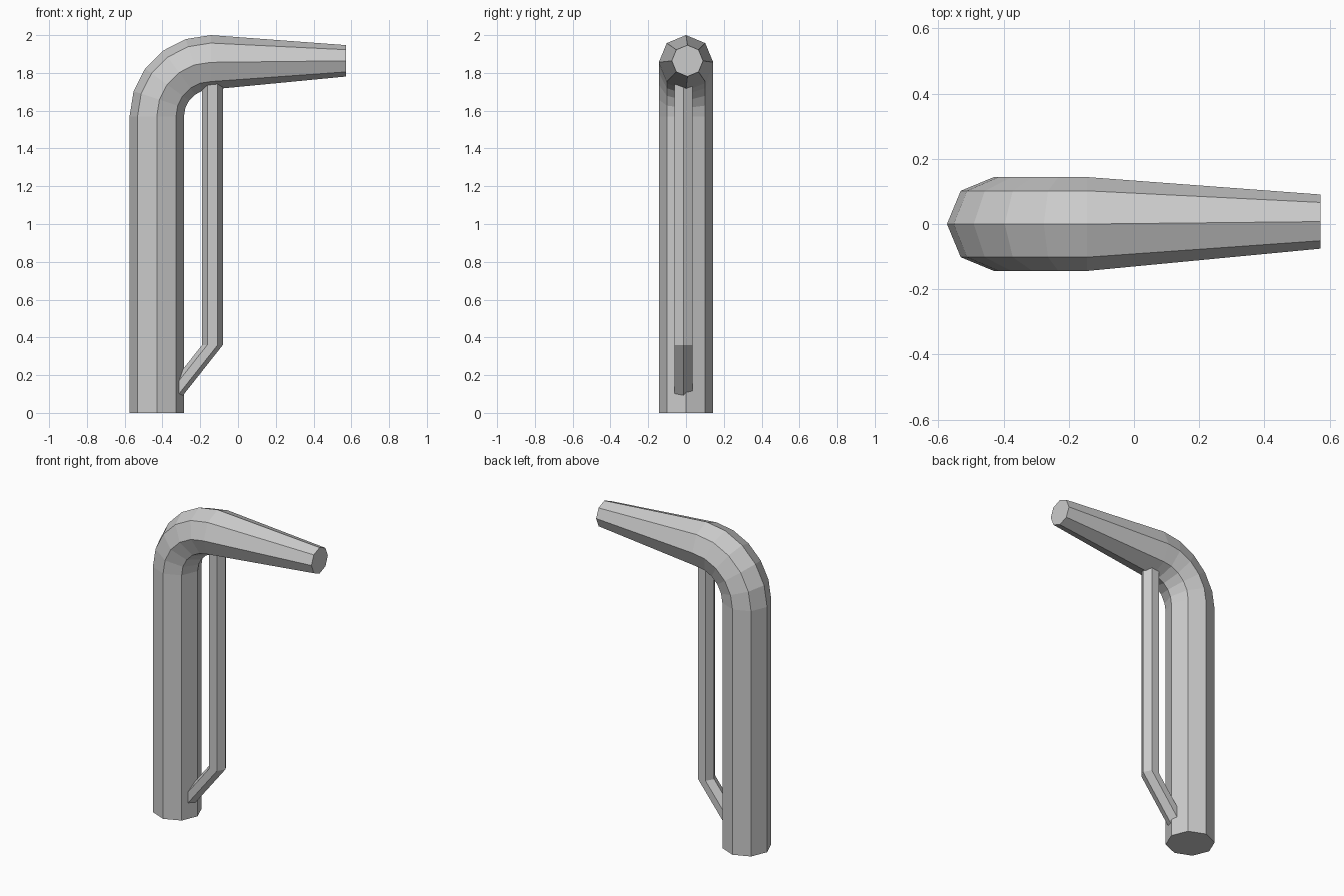
import bpy, bmesh
from math import sin, cos, pi, radians
from mathutils import Vector

if "Cube" in bpy.data.objects:
    bpy.data.objects.remove(bpy.data.objects["Cube"])


def ring(center, radius, sides, tilt=0.0):
    """Regular polygon ring; tilt turns it from horizontal (0) to facing +x (pi/2)."""
    c = Vector(center)
    u = Vector((cos(tilt), 0, -sin(tilt)))
    v = Vector((0, 1, 0))
    return [c + radius * (u * cos(2 * pi * i / sides) + v * sin(2 * pi * i / sides))
            for i in range(sides)]


def loft(name, rings):
    """Skin a list of rings and cap both ends."""
    bm = bmesh.new()
    loops = [[bm.verts.new(p) for p in r] for r in rings]
    n = len(loops[0])
    for a, b in zip(loops, loops[1:]):
        for i in range(n):
            j = (i + 1) % n
            bm.faces.new((a[i], a[j], b[j], b[i]))
    bm.faces.new(loops[0][::-1])
    bm.faces.new(loops[-1])
    bmesh.ops.recalc_face_normals(bm, faces=bm.faces)
    mesh = bpy.data.meshes.new(name)
    bm.to_mesh(mesh)
    bm.free()
    obj = bpy.data.objects.new(name, mesh)
    bpy.context.collection.objects.link(obj)
    return obj


# Main pipe: octagonal post, bend, tapering arm
R, BEND, CX, CZ, STEPS = 0.144, 0.286, -0.144, 1.57, 5
pipe = [ring((CX - BEND, 0, 0), R, 8)]
for k in range(STEPS + 1):
    t = radians(90) * k / STEPS
    pipe.append(ring((CX - BEND * cos(t), 0, CZ + BEND * sin(t)), R, 8, t))
pipe.append(ring((0.573, 0.0075, 1.864), 0.083, 8, pi / 2))
loft("curved_pipe", pipe)

# Thin hexagonal brace, its lower end slanting into the post
r, y = 0.055, -0.013
loft("side_brace", [ring((-0.38, y, 0.05), r, 6),
                    ring((-0.135, y, 0.36), r, 6),
                    ring((-0.135, y, 1.79), r, 6)])
